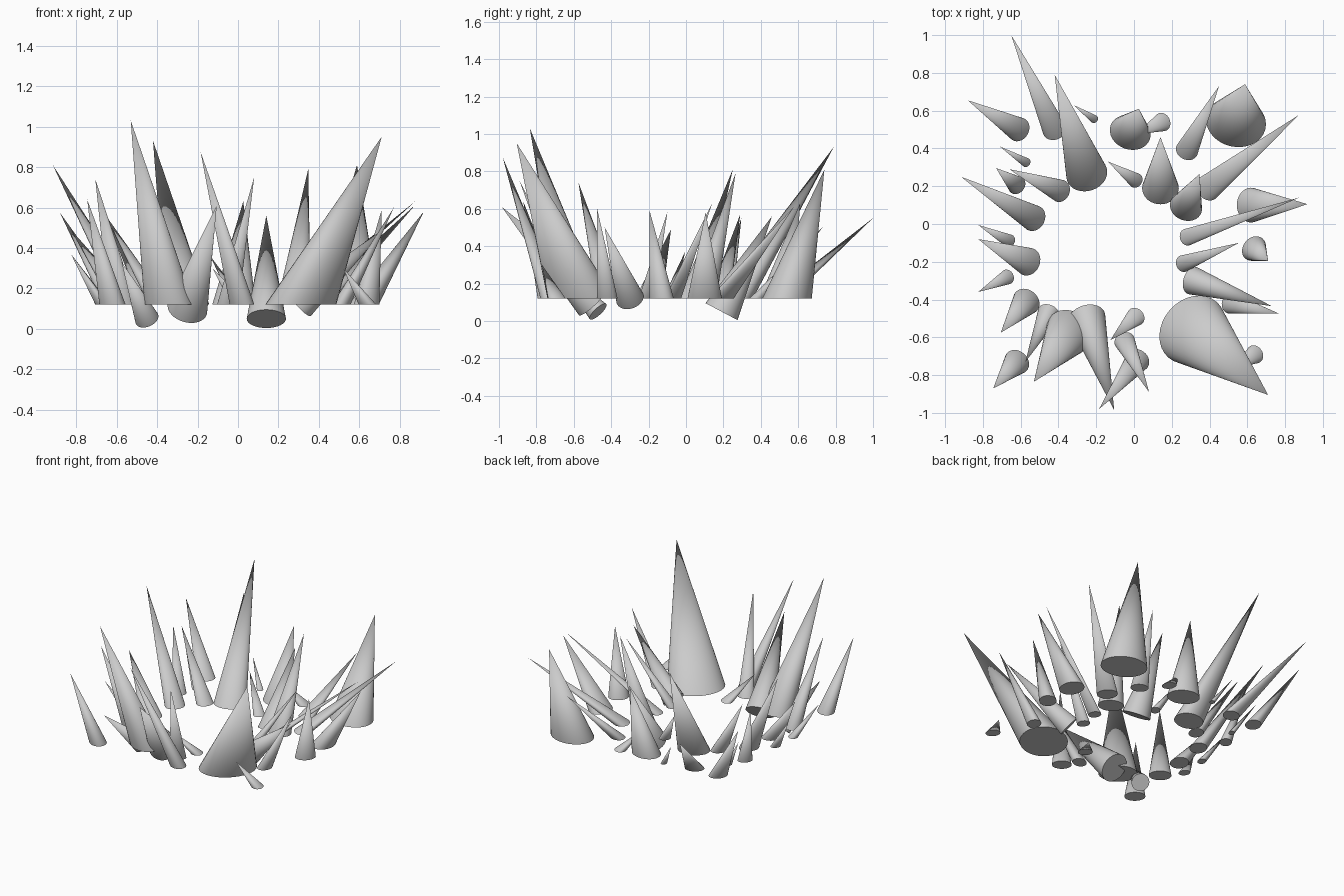
import bpy, math
from mathutils import Vector

SIDES = 32
GROUND = 0.12


def spike(name, base, radius, tip, level=True):
    """Closed cone; level bases lie flat (foreshortened along the lean), others face the axis."""
    base, tip = Vector(base), Vector(tip)
    axis = (tip - base).normalized()
    lean = Vector((axis.x, axis.y, 0)).normalized()
    side = Vector((-lean.y, lean.x, 0))
    across = lean * 0.82 if level else side.cross(axis)
    ring = []
    for i in range(SIDES):
        a = 2 * math.pi * i / SIDES
        ring.append(base + radius * (math.cos(a) * across + math.sin(a) * side))
    faces = [(i, (i + 1) % SIDES, SIDES) for i in range(SIDES)]
    faces.append(tuple(reversed(range(SIDES))))
    if not level and across.cross(side).dot(axis) < 0:
        faces = [tuple(reversed(f)) for f in faces]
    mesh = bpy.data.meshes.new(name)
    mesh.from_pydata(ring + [tip], [], faces)
    obj = bpy.data.objects.new(name, mesh)
    bpy.context.collection.objects.link(obj)
    bpy.context.view_layer.objects.active = obj
    bpy.ops.object.select_all(action='DESELECT')
    obj.select_set(True)
    bpy.ops.object.shade_smooth_by_angle(angle=math.radians(40))


# Level spikes per side: base x, base y, radius, tip x, tip y, tip z
back = [
    (-0.42, 0.50, 0.065, -0.65, 1.00, 0.55),
    (-0.25, 0.265, 0.11, -0.42, 0.79, 0.93),
    (-0.61, 0.50, 0.065, -0.88, 0.655, 0.575),
    (-0.21, 0.555, 0.022, -0.32, 0.63, 0.30),
    (-0.02, 0.485, 0.11, 0.026, 0.61, 0.63),
    (0.15, 0.54, 0.05, 0.01, 0.475, 0.28),
    (0.54, 0.54, 0.16, 0.588, 0.74, 0.81),
    (0.28, 0.39, 0.06, 0.45, 0.73, 0.50),
    (0.39, 0.19, 0.07, 0.873, 0.577, 0.61),
    (0.275, 0.09, 0.087, 0.347, 0.265, 0.79),
    (0.01, 0.23, 0.04, -0.137, 0.33, 0.36),
]
left = [
    (-0.57, 0.325, 0.025, -0.71, 0.41, 0.35),
    (-0.62, 0.205, 0.05, -0.73, 0.296, 0.55),
    (-0.39, 0.175, 0.06, -0.66, 0.29, 0.57),
    (-0.53, 0.03, 0.07, -0.915, 0.25, 0.81),
    (-0.66, -0.09, 0.035, -0.825, -0.005, 0.37),
    (-0.56, -0.20, 0.075, -0.825, -0.08, 0.49),
    (-0.67, -0.28, 0.04, -0.825, -0.36, 0.37),
    (-0.57, -0.41, 0.075, -0.705, -0.575, 0.74),
]
front = [
    (-0.62, -0.73, 0.07, -0.745, -0.87, 0.64),
    (-0.34, -0.57, 0.13, -0.53, -0.835, 1.03),
    (0.01, -0.49, 0.05, -0.125, -0.615, 0.30),
    (-0.05, -0.62, 0.055, 0.08, -0.89, 0.75),
    (0.02, -0.72, 0.065, -0.185, -0.98, 0.875),
    (0.31, -0.56, 0.195, 0.71, -0.905, 0.95),
    (0.64, -0.69, 0.05, 0.52, -0.77, 0.30),
]
right = [
    (0.62, 0.10, 0.092, 0.918, 0.105, 0.58),
    (0.28, -0.07, 0.045, 0.875, 0.14, 0.63),
    (0.26, -0.21, 0.045, 0.555, -0.10, 0.58),
    (0.635, -0.13, 0.07, 0.71, -0.195, 0.59),
    (0.51, -0.42, 0.055, 0.77, -0.475, 0.60),
]
for label, rows in (("back", back), ("left", left), ("front", front), ("right", right)):
    for n, (x, y, r, tx, ty, tz) in enumerate(rows, 1):
        spike(f"{label}_spike_{n}", (x, y, GROUND), r, (tx, ty, tz))

# Tilted spikes whose bases dip lower: base x, y, z, radius, tip x, y, z
tilted = [
    (0.14, 0.19, 0.05, 0.097, 0.14, 0.46, 0.56),
    (-0.25, -0.50, 0.10, 0.10, -0.105, -0.985, 0.61),
    (-0.45, -0.47, 0.05, 0.06, -0.575, -0.73, 0.33),
    (0.31, -0.30, 0.12, 0.075, 0.73, -0.435, 0.50),
]
for n, (x, y, z, r, tx, ty, tz) in enumerate(tilted, 1):
    spike(f"tilted_spike_{n}", (x, y, z), r, (tx, ty, tz), level=False)
